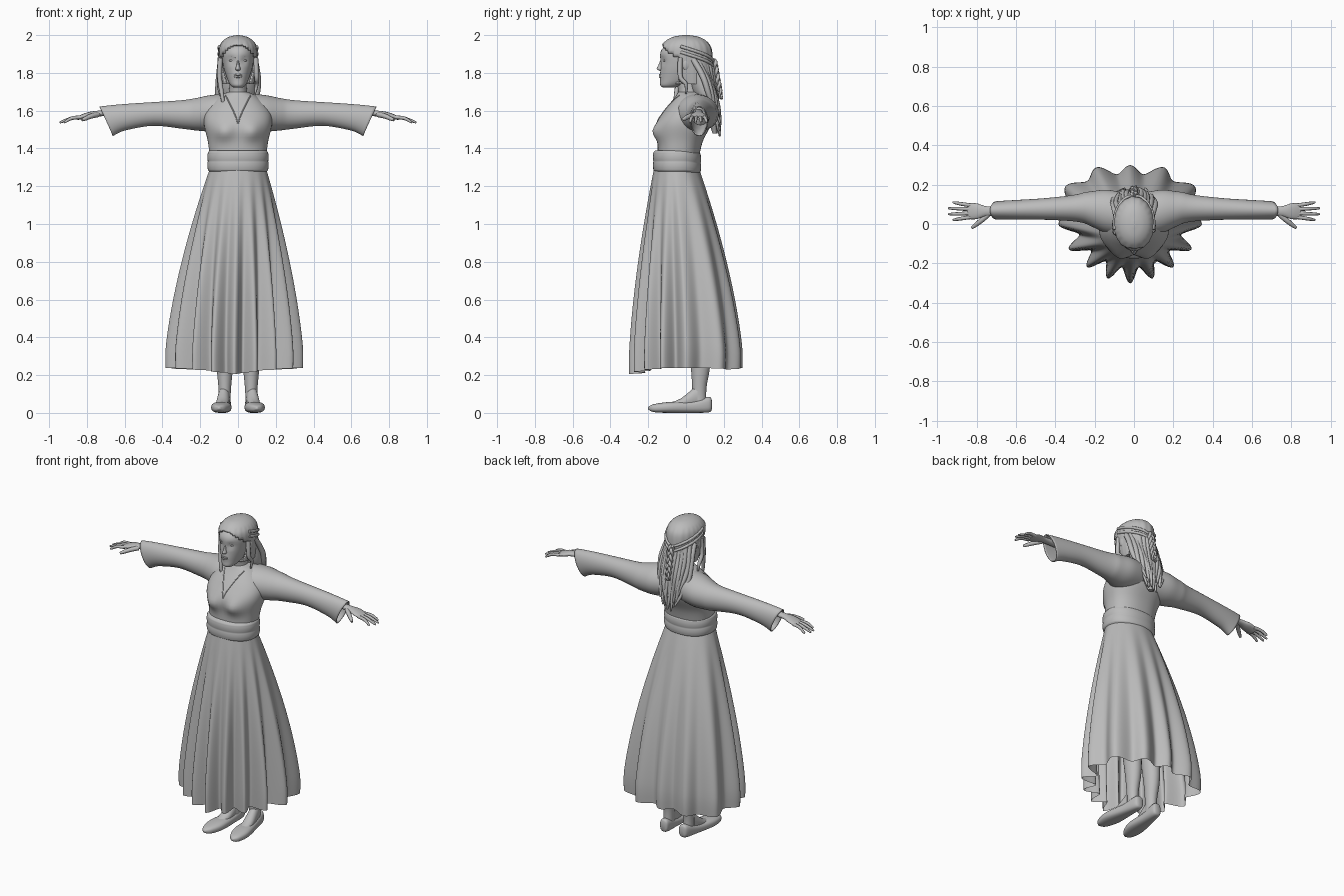
import bpy, bmesh, math
from math import sin, cos, pi, exp
from mathutils import Vector
from mathutils.bvhtree import BVHTree

cube = bpy.data.objects.get("Cube")
if cube:
    bpy.data.objects.remove(cube)

shade = (.5, .5, .5, 1)
grey = bpy.data.materials.new("plain grey")
grey.use_nodes = True
grey.diffuse_color = shade
grey.node_tree.nodes["Principled BSDF"].inputs["Base Color"].default_value = shade
parts = []


def add(name, bm, mirror=False, thickness=0):
    bmesh.ops.recalc_face_normals(bm, faces=bm.faces[:])
    mesh = bpy.data.meshes.new(name)
    bm.to_mesh(mesh)
    bm.free()
    mesh.materials.append(grey)
    part = bpy.data.objects.new(name, mesh)
    bpy.context.collection.objects.link(part)
    if mirror:
        part.modifiers.new("mirror", 'MIRROR')
    if thickness:
        part.modifiers.new("thickness", 'SOLIDIFY').thickness = thickness
    parts.append(part)
    return part


def spline(rows, steps=5):
    """Smooth samples through a list of tuples."""
    last, samples = len(rows) - 1, []
    for i in range(last):
        before, start, end, after = (rows[max(0, min(last, i + k))] for k in (-1, 0, 1, 2))
        for s in range(steps):
            t = s / steps
            samples.append([b + t / 2 * (c - a + t * (2 * a - 5 * b + 4 * c - d + t * (3 * (b - c) + d - a)))
                            for a, b, c, d in zip(before, start, end, after)])
    return samples + [list(rows[-1])]


def skin(bm, rings, caps=True):
    loops = [[bm.verts.new(point) for point in ring] for ring in rings]
    for low, high in zip(loops, loops[1:]):
        for i in range(len(low)):
            bm.faces.new((low[i - 1], low[i], high[i], high[i - 1]))
    if caps:
        bm.faces.new(loops[0])
        bm.faces.new(loops[-1])
    return bm


def loft(axis, rows, warp=None, sides=40, power=2, caps=True):
    """Rows are (position along the axis, half width, low edge, high edge)."""
    rings = []
    for along, half, low, high in spline(rows):
        ring = []
        for k in range(sides):
            c, s = cos(2 * pi * k / sides), sin(2 * pi * k / sides)
            across = half * math.copysign(abs(c) ** (2 / power), c)
            depth = (low + high) / 2 + (high - low) / 2 * math.copysign(abs(s) ** (2 / power), s)
            point = Vector({'x': (along, across, depth), 'y': (across, along, depth),
                            'z': (across, depth, along)}[axis])
            ring.append(warp(point) if warp else point)
        rings.append(ring)
    return skin(bmesh.new(), rings, caps)


def tube(bm, points, radius, tip=.3, sides=8):
    """Tapered tube along a smooth path."""
    path = [Vector(point) for point in spline(points)]
    rings = []
    for i, point in enumerate(path):
        heading = (path[min(i + 1, len(path) - 1)] - path[max(i - 1, 0)]).normalized()
        guide = Vector((0, 1, 0)) if abs(heading.y) < .8 else Vector((0, 0, 1))
        u = heading.cross(guide).normalized()
        v = heading.cross(u)
        size = radius * (1 - (1 - tip) * (i / (len(path) - 1)) ** 3)
        rings.append([point + size * (u * cos(2 * pi * k / sides) + v * sin(2 * pi * k / sides))
                      for k in range(sides)])
    skin(bm, rings)


def blob(name, centre, size):
    bm = bmesh.new()
    bmesh.ops.create_uvsphere(bm, u_segments=20, v_segments=12, radius=1)
    bmesh.ops.scale(bm, vec=size, verts=bm.verts)
    bmesh.ops.translate(bm, vec=centre, verts=bm.verts)
    add(name, bm, mirror=True)


def bump(point, x, z, width, height):
    return exp(-((abs(point.x) - x) / width) ** 2 - ((point.z - z) / height) ** 2)


# Pleated skirt: a waist oval flaring into a folded hem, pleats tighter and deeper in front
waist_z, hem_z, levels, sides = 1.29, .205, 24, 240
rings = []
for level in range(levels + 1):
    drop = level / levels
    z = waist_z + (hem_z - waist_z) * drop
    flare = 1 - (1 - drop) ** 1.6 - .3 * max(0, drop - .9)
    ring = []
    for k in range(sides):
        a = 2 * pi * k / sides
        c, s = cos(a), sin(a)
        power, pleats, depth = (3, 12, .16) if s > 0 else (1.7, 16, .27)
        reach = (abs(c / .37) ** power + abs(s / .305) ** power) ** (-1 / power)
        fold = math.acos(cos(pleats * (a - pi / 2))) / pi
        reach *= 1 - depth * drop ** .5 * fold * fold * (3 - 2 * fold)
        hem = Vector((reach * c - .02, reach * s, z + .035 * drop ** 4 * max(abs(c), s)))
        waist = Vector((.15 * c, -.05 + .12 * s, z))
        ring.append(waist.lerp(hem, flare))
    rings.append(ring)
add("skirt", skin(bmesh.new(), rings, caps=False))


# Bodice with bust
def bust(point):
    if point.y < 0:
        point.y -= .03 * bump(point, .075, 1.485, .05, .045)
    return point


bodice = add("bodice", loft('z', [
    (1.36, .15, -.15, .07), (1.44, .16, -.15, .09), (1.53, .18, -.155, .135),
    (1.6, .17, -.115, .15), (1.67, .11, -.06, .13), (1.7, .05, -.04, .09)], bust, 56, 2.3))

# V neckline trim laid on the bodice
tree = BVHTree.FromPolygons([v.co for v in bodice.data.vertices],
                            [p.vertices[:] for p in bodice.data.polygons])
trim = []
for i in range(-8, 9):
    start = Vector((i / 120, -1, 1.53 + .15 * (abs(i) / 8) ** .8))
    hit = tree.ray_cast(start, Vector((0, 1, 0)))[0]
    if hit:
        trim.append(tuple(hit))
bm = bmesh.new()
tube(bm, trim, .003, tip=1)
add("neckline_trim", bm)

# Wrapped sash: a soft band with a faint middle crease, lower at the back
layers = []
for i in range(13):
    t = i / 12
    swell = .01 * sin(pi * t) ** .3 + .003 * abs(sin(2 * pi * t))
    layers.append((1.275 + .115 * t, .15 + swell, -.163 - swell, .068 + swell))
add("sash", loft('z', layers, lambda p: p - Vector((0, 0, max(p.y, 0) / 8)), 48, 2.2))


# Flared sleeves with broad shoulders and slanted cuffs
def cuff(point):
    point.y += .09 - .03 * point.x - .2 * max(0, .25 - point.x)
    point.x += 4.5 * (point.z - 1.55) * max(0, point.x - .6)
    return point


add("sleeves", loft('x', [
    (.04, .11, 1.5, 1.69), (.14, .11, 1.49, 1.683), (.22, .088, 1.495, 1.667), (.3, .068, 1.505, 1.655),
    (.45, .055, 1.52, 1.645), (.6, .05, 1.495, 1.635), (.7, .047, 1.465, 1.622)],
    cuff, caps=False), mirror=True, thickness=.006)

# Hands with four spread fingers and a thumb
palm_y = .065
add("palms", loft('x', [
    (.6, .025, 1.57, 1.61), (.74, .024, 1.57, 1.6), (.8, .04, 1.56, 1.59), (.85, .04, 1.55, 1.57)],
    lambda p: p + Vector((0, palm_y, 0)), 24), mirror=True)
bm = bmesh.new()
for k in range(4):
    s = k - 1.5
    tube(bm, [(.83, palm_y + .02 * s, 1.565), (.88, palm_y + .025 * s, 1.56),
              (.947 - .012 * s * s, palm_y + .03 * s, 1.537)], .01, tip=.5)
tube(bm, [(.74, .05, 1.58), (.78, .015, 1.57), (.825, -.02, 1.55)], .014, tip=.5)
add("fingers", bm, mirror=True)


# Legs, insteps and turned-out shoes
def turn_out(point):
    point.x += .08 - .1 * point.y
    return point


add("legs", loft('z', [
    (.04, .03, .03, .11), (.13, .033, .033, .108), (.35, .05, .01, .13), (.95, .07, -.1, .08)],
    lambda p: p + Vector((.07, 0, 0)), 24), mirror=True)
add("insteps", loft('y', [(-.12, .02, .02, .045), (-.03, .034, .02, .075), (.06, .03, .02, .15)],
                    turn_out, 24), mirror=True)
add("shoes", loft('y', [
    (.137, .015, .02, .065), (.12, .03, .003, .085), (.03, .04, 0, .063), (-.09, .053, 0, .058),
    (-.17, .034, .004, .046), (-.2, .006, .018, .032)], turn_out, 28, 2.6), mirror=True)


# Neck and head with eye sockets and a mouth mound
def face(point):
    if point.y < -.04:
        point.y += .013 * bump(point, .035, 1.866, .02, .014)
        point.y -= .004 * bump(point, 0, 1.785, .03, .02)
    return point


add("neck", loft('z', [(1.6, .07, -.06, .1), (1.7, .048, -.04, .075), (1.79, .046, -.07, .07)]))
add("head", loft('z', [
    (1.722, .022, -.122, -.06), (1.735, .04, -.136, -.02), (1.77, .058, -.135, .05),
    (1.84, .079, -.134, .11), (1.92, .082, -.131, .12), (1.98, .035, -.06, .06)], face, 64, 2.2))
add("nose", loft('z', [
    (1.81, .008, -.136, -.1), (1.82, .014, -.155, -.1), (1.84, .009, -.147, -.1),
    (1.872, .007, -.134, -.1)], sides=20))
blob("eyes", (.034, -.108, 1.865), (.014, .012, .007))
blob("ears", (.09, 0, 1.845), (.012, .02, .033))
bm = bmesh.new()
for z in (1.779, 1.789):
    tube(bm, [(-.024, -.125, 1.784), (-.01, -.137, z), (.01, -.137, z), (.024, -.125, 1.784)], .005, tip=1)
add("lips", bm)
bm = bmesh.new()
tube(bm, [(.014, -.13, 1.88), (.04, -.121, 1.889), (.064, -.094, 1.88)], .003)
add("eyebrows", bm, mirror=True)


# Combed hair cap, cut open around the face
def combed(point):
    ripple = 1 + .01 * sin(20 * math.atan2(point.y, point.x)) * (point.z < 1.97)
    return Vector((point.x * ripple, point.y * ripple, point.z))


def on_face(spot):
    return spot.y < -.035 and spot.z < 1.953 - 8 * spot.x ** 2


cap = loft('z', [
    (1.74, .085, -.07, .135), (1.82, .096, -.115, .14), (1.92, .102, -.137, .137),
    (1.965, .085, -.112, .112), (1.99, .05, -.07, .07), (2, .008, -.015, .015)], combed, 80)
bare = [f for f in cap.faces if on_face(f.calc_center_median())]
bmesh.ops.delete(cap, geom=bare, context='FACES')
add("hair_cap", cap, thickness=.012)

# Long hair down the back: a solid core under wavy locks
add("hair_core", loft('z', [
    (1.48, .02, .14, .165), (1.6, .07, .1, .175), (1.71, .095, .03, .16), (1.88, .085, 0, .12)]))
bm = bmesh.new()
for i in range(-6, 7):
    u = i / 6
    lock = []
    for k in range(7):
        t = k / 6
        lock.append((u * (.09 + .03 * sin(pi * t) - .035 * t) + .009 * t * sin(7 * t + 2 * i),
                     .12 + .055 * sin(pi / 2 * t) - .08 * u * u * (1 - t) + .006 * sin(8 * t + i),
                     1.87 - t * (.4 - .05 * abs(u) + .015 * sin(5 * i))))
    tube(bm, lock, .016)
add("hair_locks", bm)

# Loose locks beside the face
bm = bmesh.new()
for x, y, end_x, end_y, end_z in ((-.093, -.04, -.075, -.055, 1.62), (.094, -.03, .09, 0, 1.69),
                                  (-.095, -.02, -.09, .01, 1.67)):
    tube(bm, [(x, y, 1.88), (x * 1.05, y, 1.78), (end_x * 1.1, end_y, end_z + .05),
              (end_x, end_y, end_z)], .013)
add("side_locks", bm)

# Braids: bands sloping back from the temples to a hanging three-strand plait
bm = bmesh.new()
for side in (-1, 1):
    for lift in (0, .03):
        band = []
        for k in range(7):
            a = -.2 + (pi / 2 + .2) * k / 6
            band.append((side * .1 * cos(a), .145 * sin(a), 1.91 - .08 * k / 6 + lift))
        tube(bm, band, .009, tip=.8)
for strand in range(3):
    phase = strand * 2 * pi / 3
    tube(bm, [(.012 * sin(.9 * k + phase), .148 + .003 * k + .007 * sin(1.8 * k + 2 * phase),
               1.87 - .016 * k) for k in range(14)], .01, tip=.5)
add("braids", bm)

# Smooth shading with crisp folds
bpy.ops.object.select_all(action='DESELECT')
for part in parts:
    part.select_set(True)
bpy.context.view_layer.objects.active = bodice
bpy.ops.object.shade_smooth_by_angle(angle=math.radians(60))
